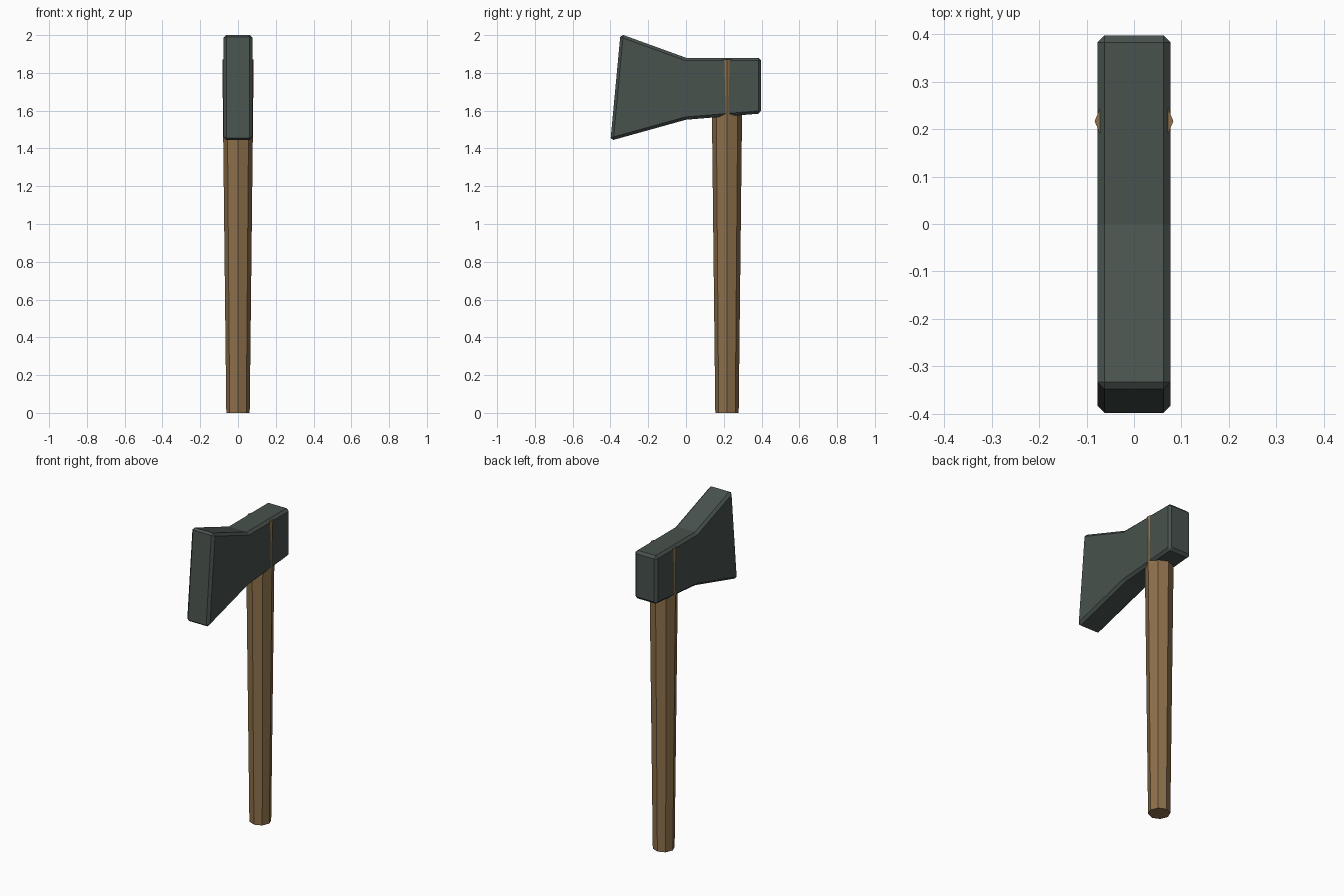
import bpy, bmesh

if "Cube" in bpy.data.objects:
    bpy.data.objects.remove(bpy.data.objects["Cube"])


def material(name, color):
    mat = bpy.data.materials.new(name)
    mat.diffuse_color = (*color, 1)
    mat.use_nodes = True
    mat.node_tree.nodes["Principled BSDF"].inputs["Base Color"].default_value = mat.diffuse_color
    return mat


def add_object(name, bm, mat):
    bmesh.ops.recalc_face_normals(bm, faces=bm.faces)
    mesh = bpy.data.meshes.new(name)
    bm.to_mesh(mesh)
    bm.free()
    mesh.materials.append(mat)
    obj = bpy.data.objects.new(name, mesh)
    bpy.context.collection.objects.link(obj)
    return obj


wood = material("wood", (0.27, 0.16, 0.07))
iron = material("iron", (0.065, 0.085, 0.075))

# Handle: eight-sided shaft, slightly wider towards the head
HEIGHT = 1.87
bm = bmesh.new()
bmesh.ops.create_cone(bm, cap_ends=True, segments=8,
                      radius1=0.062, radius2=0.083, depth=HEIGHT)
handle = add_object("handle", bm, wood)
handle.location = (0, 0.217, HEIGHT / 2)

# Head: side profile (y, z) extruded across x, split at y = 0 into blade and poll
HALF_WIDTH = 0.077
blade = [(-0.347, 2.006), (-0.4, 1.441), (0, 1.552), (0, 1.88)]
poll = [(0, 1.88), (0, 1.552), (0.398, 1.585), (0.398, 1.88)]
bm = bmesh.new()
faces = [bm.faces.new([bm.verts.new((-HALF_WIDTH, y, z)) for y, z in part])
         for part in (blade, poll)]
bmesh.ops.remove_doubles(bm, verts=bm.verts, dist=0.0001)
bmesh.ops.dissolve_limit(bm, angle_limit=0.01, verts=bm.verts, edges=bm.edges)
side = bmesh.ops.extrude_face_region(bm, geom=bm.faces[:])
bmesh.ops.translate(bm, vec=(2 * HALF_WIDTH, 0, 0),
                    verts=[v for v in side["geom"] if isinstance(v, bmesh.types.BMVert)])
head = add_object("axe_head", bm, iron)

# Chamfer on the head's sharp edges
bevel = head.modifiers.new("chamfer", "BEVEL")
bevel.width = 0.015
bevel.segments = 1
bevel.limit_method = "ANGLE"
